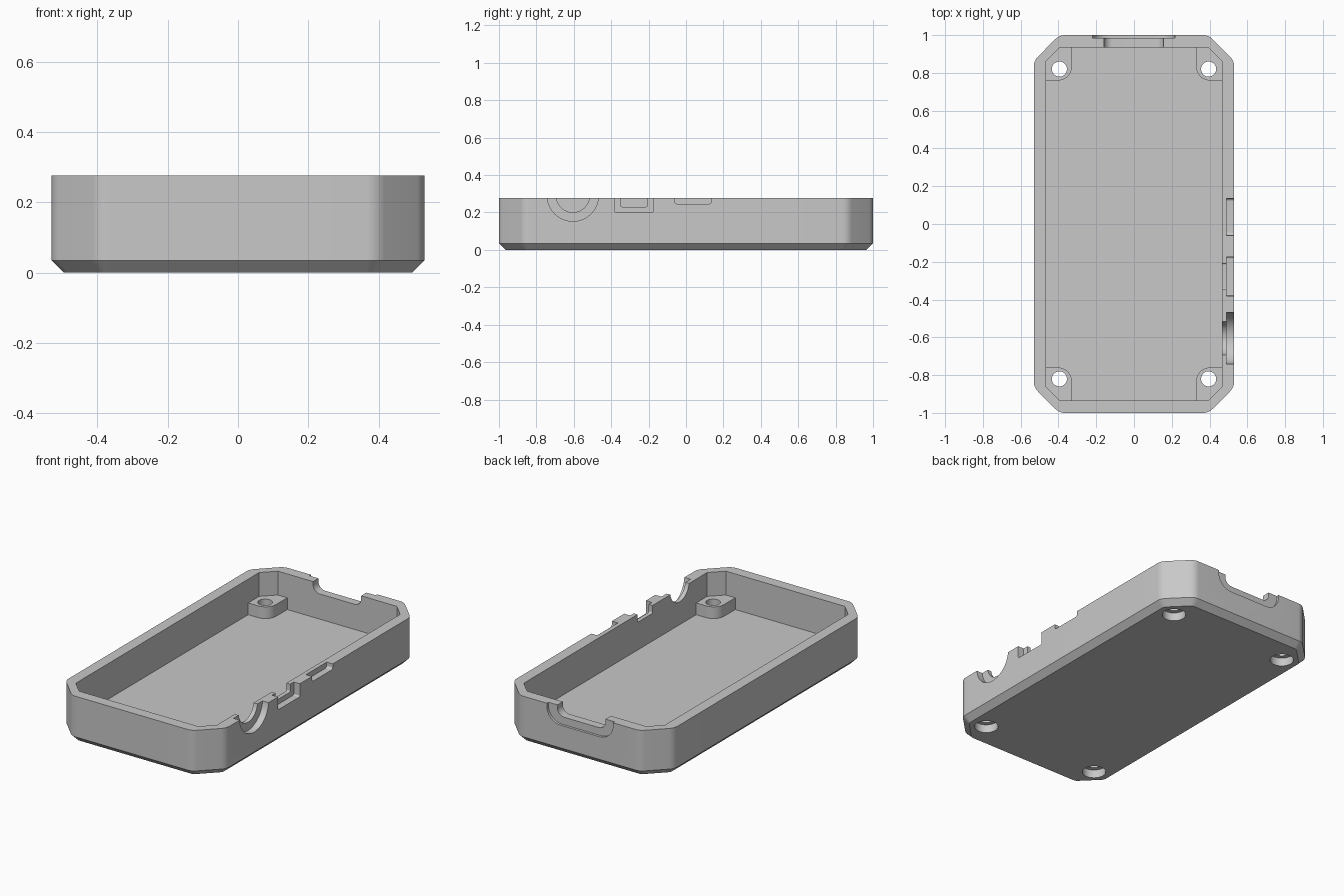
import bpy
import bmesh
from math import cos, sin, pi
from mathutils import Vector

cube = bpy.data.objects.get("Cube")
if cube:
    bpy.data.objects.remove(cube, do_unlink=True)

HX, HY, H = 0.53, 1.0, 0.277      # outer half width, half length, height
WALL, FLOOR, BOSS_TOP = 0.065, 0.065, 0.135
ABOVE = 0.4                       # cutters reach above the rim

grey = bpy.data.materials.new("light grey plastic")
grey.use_nodes = True
grey.diffuse_color = (0.58, 0.58, 0.58, 1)
grey.node_tree.nodes["Principled BSDF"].inputs["Base Color"].default_value = (0.58, 0.58, 0.58, 1)


def rounded(corners, steps=8):
    """Outline from (x, y, radius) corners, each replaced by an arc."""
    out = []
    for i, (x, y, r) in enumerate(corners):
        p = Vector((x, y))
        if r <= 0:
            out.append(p)
            continue
        a = (Vector(corners[i - 1][:2]) - p).normalized()
        b = (Vector(corners[(i + 1) % len(corners)][:2]) - p).normalized()
        half = a.angle(b) / 2
        centre = p + (a + b).normalized() * r / sin(half)
        t = r * cos(half) / sin(half)
        v, w = p + a * t - centre, p + b * t - centre
        for k in range(steps + 1):
            out.append(centre + v.lerp(w, k / steps).normalized() * r)
    return out


def octagon(hx, hy, c, r):
    """Rectangle with cut corners, softened by radius r."""
    return rounded([(hx, c - hy, r), (hx, hy - c, r), (hx - c, hy, r), (c - hx, hy, r),
                    (-hx, hy - c, r), (-hx, c - hy, r), (c - hx, -hy, r), (hx - c, -hy, r)])


def slot(u0, u1, bottom, r):
    """Open-topped notch outline with rounded lower corners."""
    return rounded([(u0, bottom, r), (u1, bottom, r), (u1, ABOVE, 0), (u0, ABOVE, 0)])


def circle(u, v, r, n=48):
    return [Vector((u + r * cos(2 * pi * k / n), v + r * sin(2 * pi * k / n))) for k in range(n)]


def loft(name, layers, axis="z"):
    """Solid through (outline, position) layers along an axis."""
    place = {"x": lambda p, w: (w, p.x, p.y),
             "y": lambda p, w: (p.x, w, p.y),
             "z": lambda p, w: (p.x, p.y, w)}[axis]
    bm = bmesh.new()
    rings = [[bm.verts.new(place(p, w)) for p in outline] for outline, w in layers]
    bm.faces.new(rings[0])
    bm.faces.new(rings[-1])
    for lo, hi in zip(rings, rings[1:]):
        for i in range(len(lo)):
            bm.faces.new((lo[i - 1], lo[i], hi[i], hi[i - 1]))
    bmesh.ops.recalc_face_normals(bm, faces=bm.faces)
    mesh = bpy.data.meshes.new(name)
    bm.to_mesh(mesh)
    bm.free()
    mesh.materials.append(grey)
    obj = bpy.data.objects.new(name, mesh)
    bpy.context.collection.objects.link(obj)
    return obj


def prism(name, outline, lo, hi, axis="z"):
    return loft(name, [(outline, lo), (outline, hi)], axis)


def combine(target, tool, operation="DIFFERENCE"):
    """Apply a boolean and discard the tool."""
    mod = target.modifiers.new("boolean", "BOOLEAN")
    mod.operation, mod.object, mod.solver = operation, tool, "EXACT"
    bpy.context.view_layer.objects.active = target
    bpy.ops.object.modifier_apply(modifier=mod.name)
    bpy.data.objects.remove(tool, do_unlink=True)


# Outer body with bevelled underside
edge = 0.035
side = octagon(HX, HY, 0.135, 0.07)
base = octagon(HX - edge, HY - edge, 0.135 - 0.586 * edge, 0.07 - edge)
case = loft("case_tray", [(base, 0), (side, edge), (side, H)])

# Hollow interior
combine(case, prism("cavity", octagon(HX - WALL, HY - WALL, 0.073, 0), FLOOR, ABOVE))

# Corner screw bosses with through holes and counterbores underneath
boss = [(0.33, 0.76, 0.07), (0.5, 0.76, 0), (0.5, 0.85, 0), (0.39, 0.965, 0), (0.33, 0.965, 0)]
for sx in (-1, 1):
    for sy in (-1, 1):
        outline = rounded([(sx * x, sy * y, r) for x, y, r in boss])
        combine(case, prism("boss", outline, FLOOR / 2, BOSS_TOP), "UNION")
        combine(case, prism("hole", circle(sx * 0.395, sy * 0.82, 0.04), -0.1, ABOVE))
        combine(case, prism("counterbore", circle(sx * 0.395, sy * 0.82, 0.066), -0.1, 0.05))

# Left wall: round jack, small connector and shallow switch recess
RECESS, INSIDE, OUTSIDE = 0.49, 0.42, 0.6
for outline, depth in (
        (circle(-0.605, 0.29, 0.137), RECESS),
        (circle(-0.605, 0.29, 0.089), INSIDE),
        (slot(-0.38, -0.175, 0.2, 0.008), RECESS),
        (slot(-0.348, -0.208, 0.23, 0.008), INSIDE),
        (slot(-0.06, 0.135, 0.245, 0.015), RECESS)):
    combine(case, prism("side_cutter", outline, depth, OUTSIDE, "x"))

# Back wall: wide connector opening with a shallow surround
combine(case, prism("back_cutter", slot(-0.22, 0.217, 0.17, 0.09), 0.985, 1.1, "y"))
combine(case, prism("back_cutter", slot(-0.16, 0.157, 0.215, 0.045), 0.9, 1.1, "y"))

# Smooth the rounded corners, keep hard edges
bpy.ops.object.select_all(action="DESELECT")
case.select_set(True)
bpy.context.view_layer.objects.active = case
bpy.ops.object.shade_smooth_by_angle(angle=pi / 6)
